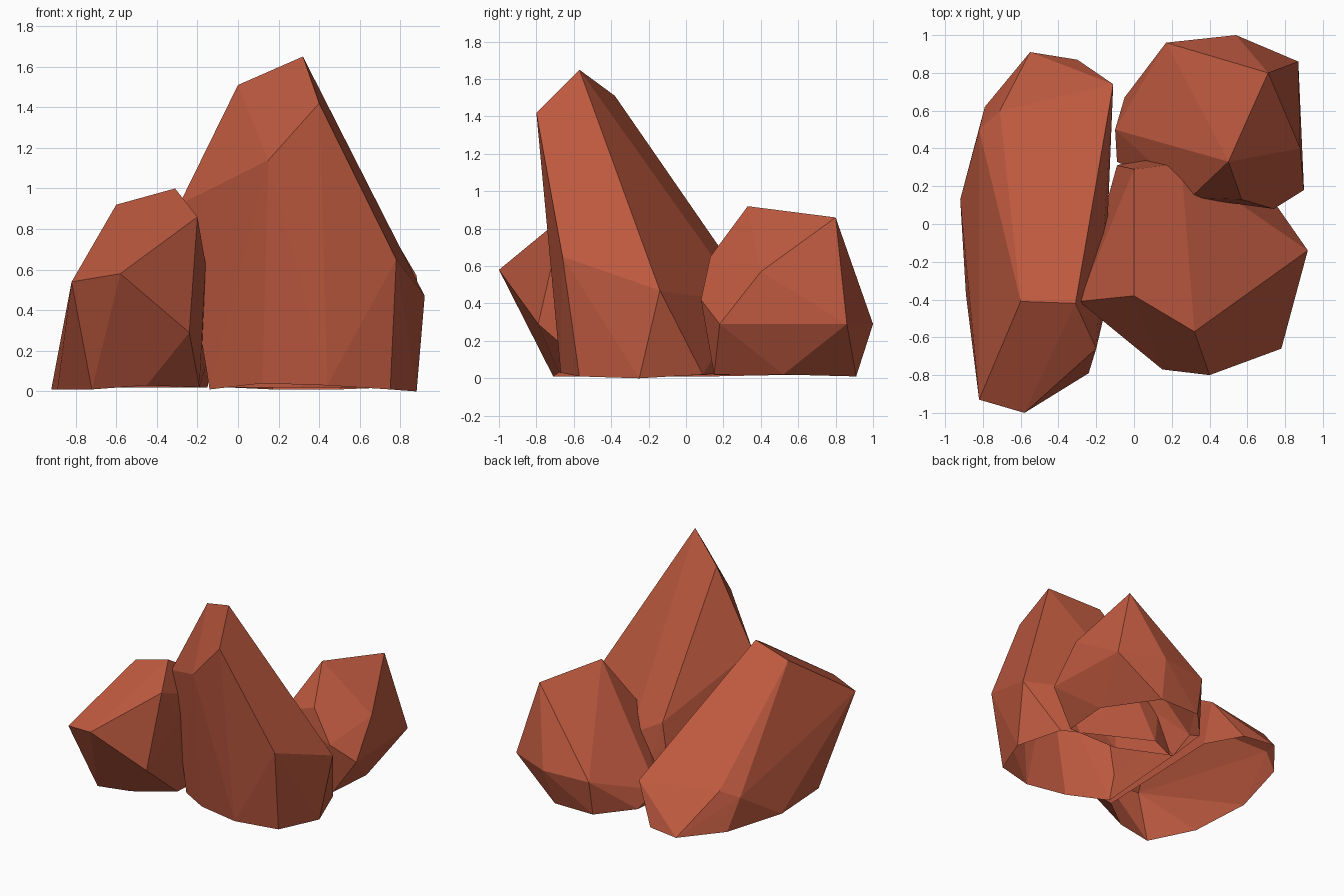
import bpy
import bmesh
from mathutils import Vector

default_cube = bpy.data.objects.get("Cube")
if default_cube:
    bpy.data.objects.remove(default_cube, do_unlink=True)


def make_material(name, colour):
    material = bpy.data.materials.new(name)
    material.use_nodes = True
    material.diffuse_color = colour
    shader = material.node_tree.nodes["Principled BSDF"]
    shader.inputs["Base Color"].default_value = colour
    shader.inputs["Roughness"].default_value = .9
    return material


def make_rock(name, corner_groups, material):
    """Wrap a faceted boulder around its corner points, open underneath."""
    bm = bmesh.new()
    for group in corner_groups:
        for corner in group:
            bm.verts.new(Vector(corner))
    bmesh.ops.convex_hull(bm, input=list(bm.verts))
    # Drop corners that ended up inside the boulder
    inner = [v for v in bm.verts if not v.link_faces]
    bmesh.ops.delete(bm, geom=inner, context="VERTS")
    bmesh.ops.recalc_face_normals(bm, faces=list(bm.faces))
    # The ground side is left open
    underside = [f for f in bm.faces if f.normal.z < -.85]
    bmesh.ops.delete(bm, geom=underside, context="FACES")
    bmesh.ops.dissolve_limit(bm, angle_limit=.03, verts=list(bm.verts),
                             edges=list(bm.edges))
    mesh = bpy.data.meshes.new(name)
    bm.to_mesh(mesh)
    bm.free()
    mesh.materials.append(material)
    rock = bpy.data.objects.new(name, mesh)
    bpy.context.collection.objects.link(rock)


red_clay = make_material("red clay stone", (.51, .1, .05, 1))

# Tall leaning rock: peak, shoulders, then ground ring
tall_peak = [(.32, -.57, 1.65), (0, -.38, 1.51), (.4, -.8, 1.42), (.15, -.77, 1.14)]
tall_shoulders = [(-.29, -.41, .92), (.78, -.66, .65), (.92, -.14, .47),
                  (0, .29, .54), (.25, .32, .4)]
tall_base = [(.12, -.62, .04), (.44, -.67, .03), (.75, -.57, .01), (.88, -.25, 0),
             (.76, .09, .02), (.12, .38, .04), (-.09, .31, .02), (-.14, -.44, .01)]
make_rock("tall_rock", [tall_peak, tall_shoulders, tall_base], red_clay)

# Long low rock: ridge, front nose, back rim, then ground ring
long_ridge = [(-.31, -.42, 1), (-.6, -.41, .92), (-.2, -.66, .86), (-.16, -.49, .63)]
long_nose = [(-.58, -1, .58), (-.82, -.93, .54), (-.24, -.79, .29)]
long_rim = [(-.82, .5, .25), (-.71, .6, .31), (-.11, .74, .29)]
long_base = [(-.55, .91, .02), (-.3, .87, .02), (-.79, .62, .02), (-.92, .13, .01),
             (-.89, -.37, .01), (-.72, -.71, .01), (-.45, -.68, .03),
             (-.19, -.48, .02), (-.15, .6, .02)]
make_rock("long_rock", [long_ridge, long_nose, long_rim, long_base], red_clay)

# Round back rock: crown, waist, then ground ring
round_crown = [(.5, .33, .92), (.71, .8, .86), (.57, .13, .65), (.88, .4, .57)]
round_waist = [(.9, .18, .29), (.87, .86, .29), (.54, 1, .29), (.17, .96, .28),
               (-.1, .5, .12), (.74, .08, .42), (.3, .14, .55)]
round_base = [(.5, .91, .01), (.17, .91, .01), (-.05, .67, .02), (.75, .52, .02),
              (.72, .15, .02), (.3, .15, .02), (-.09, .33, .02)]
make_rock("round_rock", [round_crown, round_waist, round_base], red_clay)
